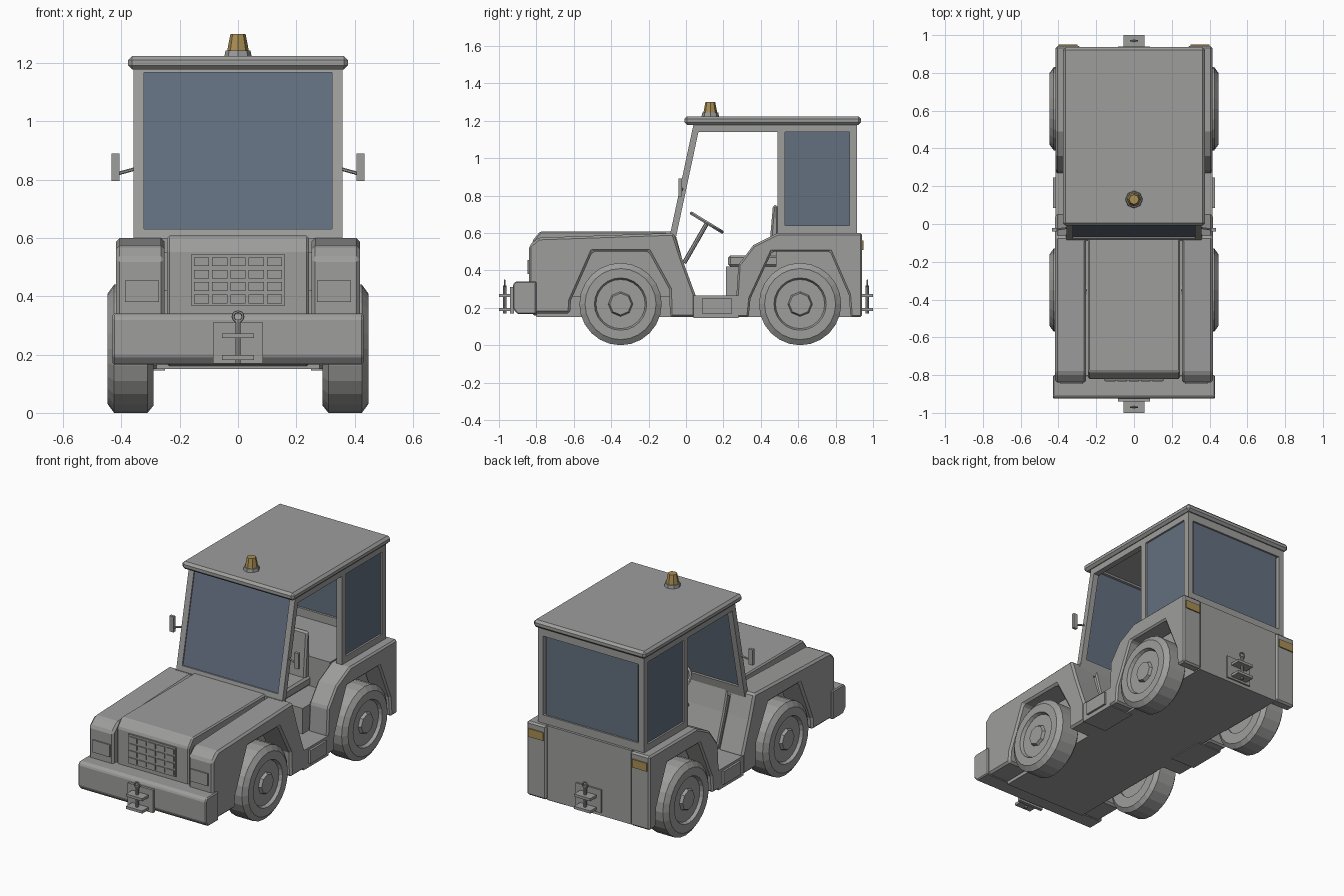
import bpy, bmesh, math
from mathutils import Matrix, Vector

cube = bpy.data.objects.get("Cube")
if cube:
    bpy.data.objects.remove(cube, do_unlink=True)


def material(name, r, g, b):
    m = bpy.data.materials.new(name)
    m.use_nodes = True
    m.diffuse_color = (r, g, b, 1)
    m.node_tree.nodes["Principled BSDF"].inputs["Base Color"].default_value = (r, g, b, 1)
    return m


GREY = material("body grey", 0.34, 0.34, 0.335)
GLASS = material("blue grey glass", 0.125, 0.16, 0.215)
AMBER = material("amber lamp", 0.39, 0.27, 0.09)


def finish(name, bm, mat=GREY, bevel=0):
    bmesh.ops.recalc_face_normals(bm, faces=bm.faces)
    me = bpy.data.meshes.new(name)
    bm.to_mesh(me)
    bm.free()
    me.materials.append(mat)
    ob = bpy.data.objects.new(name, me)
    bpy.context.collection.objects.link(ob)
    if bevel:
        mod = ob.modifiers.new("edge_bevel", 'BEVEL')
        mod.width = bevel
        mod.segments = 1
        mod.limit_method = 'ANGLE'
    return ob


def extrude(name, profile, x0, x1, mat=GREY, bevel=0):
    """Side profile of (y, z) points stretched from x0 to x1."""
    bm = bmesh.new()
    face = bm.faces.new([bm.verts.new((x0, y, z)) for y, z in profile])
    moved = bmesh.ops.extrude_face_region(bm, geom=[face])["geom"]
    bmesh.ops.translate(bm, vec=(x1 - x0, 0, 0),
                        verts=[v for v in moved if isinstance(v, bmesh.types.BMVert)])
    return finish(name, bm, mat, bevel)


def box(name, x, y, z, mat=GREY, bevel=0):
    return extrude(name, [(y[0], z[0]), (y[1], z[0]), (y[1], z[1]), (y[0], z[1])],
                   x[0], x[1], mat, bevel)


def rod(name, a, b, r0, r1=None, sides=8, mat=GREY):
    a, b = Vector(a), Vector(b)
    d = b - a
    m = Matrix.Translation((a + b) / 2) @ d.to_track_quat('Z', 'Y').to_matrix().to_4x4()
    bm = bmesh.new()
    bmesh.ops.create_cone(bm, cap_ends=True, segments=sides, radius1=r0,
                          radius2=r0 if r1 is None else r1, depth=d.length, matrix=m)
    return finish(name, bm, mat)


def lathe(name, profile, centre, axis, sides, closed=False):
    """Spin (distance along axis, radius) points around an axis through centre."""
    q = Vector(axis).to_track_quat('Z', 'Y').to_matrix().to_4x4()
    m = Matrix.Translation(centre) @ q
    bm = bmesh.new()
    rings = []
    for h, r in profile:
        angles = [math.tau * i / sides for i in range(sides)]
        rings.append([bm.verts.new(m @ Vector((r * math.cos(t), r * math.sin(t), h)))
                      for t in angles])
    pairs = list(zip(rings, rings[1:]))
    if closed:
        pairs.append((rings[-1], rings[0]))
    else:
        bm.faces.new(rings[0])
        bm.faces.new(rings[-1])
    for p, q in pairs:
        for i in range(sides):
            j = (i + 1) % sides
            bm.faces.new((p[i], p[j], q[j], q[i]))
    return finish(name, bm)


def ring(name, centre, axis, radius, thick, sides=16):
    section = [(thick * math.sin(math.tau * k / 6), radius + thick * math.cos(math.tau * k / 6))
               for k in range(6)]
    return lathe(name, section, centre, axis, sides, closed=True)


# Chassis, hood and rear body
box("chassis", (-0.28, 0.28), (-0.8, 0.92), (0.15, 0.26))
extrude("hood", [(-0.82, 0.16), (-0.82, 0.56), (-0.78, 0.608), (-0.06, 0.608),
                 (-0.02, 0.46), (0.05, 0.26), (0.05, 0.16)], -0.243, 0.243, bevel=0.008)
box("rear_body", (-0.285, 0.285), (0.48, 0.93), (0.15, 0.6))
box("seat_base", (-0.285, 0.285), (0.215, 0.49), (0.25, 0.42))
box("cowl", (-0.36, 0.36), (-0.09, -0.055), (0.55, 0.6))

# Seat and steering
box("seat_cushion", (-0.15, 0.15), (0.225, 0.5), (0.42, 0.48), bevel=0.012)
extrude("seat_back", [(0.44, 0.46), (0.5, 0.46), (0.49, 0.75), (0.465, 0.75)],
        -0.14, 0.14, bevel=0.01)
rod("steering_column", (0, -0.01, 0.44), (0, 0.112, 0.652), 0.012)
ring("steering_wheel", (0, 0.112, 0.655), (0, 0.52, 0.85), 0.095, 0.01)
rod("steering_spoke", (-0.09, 0.112, 0.655), (0.09, 0.112, 0.655), 0.008, sides=6)

# Grille
box("grille_panel", (-0.16, 0.16), (-0.828, -0.815), (0.366, 0.545))
for row in range(4):
    for col in range(5):
        x, z = (col - 2) * 0.0625, 0.391 + row * 0.0425
        box("grille_slot", (x - 0.026, x + 0.026), (-0.834, -0.825), (z - 0.015, z + 0.015))

# Front bumper
extrude("bumper", [(-0.8, 0.166), (-0.9, 0.166), (-0.925, 0.195), (-0.925, 0.325),
                   (-0.91, 0.341), (-0.8, 0.341)], -0.43, 0.43, bevel=0.006)

# Tow hitches at both ends
for name, s in (("front", -1), ("rear", 1)):
    box(name + "_hitch_plate", (-0.085, 0.085), sorted((s * 0.92, s * 0.94)), (0.17, 0.31))
    for z in (0.19, 0.265):
        box(name + "_hitch_jaw", (-0.055, 0.055), sorted((s * 0.93, s)), (z - 0.008, z + 0.008))
    rod(name + "_hitch_pin", (0, s * 0.97, 0.17), (0, s * 0.97, 0.32), 0.009)
    ring(name + "_hitch_ring", (0, s * 0.97, 0.33), (0, 1, 0), 0.017, 0.005, 12)


def slant(z, offset=0):
    """Depth of the sloping windscreen at height z."""
    return -0.09 + 0.213 * (z - 0.57) + offset


def sloped(name, x0, x1, z0, z1, d0, d1, mat=GREY):
    extrude(name, [(slant(z0, d0), z0), (slant(z0, d1), z0),
                   (slant(z1, d1), z1), (slant(z1, d0), z1)], x0, x1, mat)


# Cab front and rear
sloped("windscreen", -0.325, 0.325, 0.625, 1.175, 0.008, 0.018, GLASS)
sloped("windscreen_sill", -0.325, 0.325, 0.57, 0.63, 0, 0.035)
sloped("windscreen_header", -0.325, 0.325, 1.168, 1.185, 0, 0.035)
for z in ((0.6, 0.65), (1.13, 1.185)):
    box("rear_window_rail", (-0.33, 0.33), (0.88, 0.915), z)
box("rear_window", (-0.31, 0.31), (0.893, 0.904), (0.64, 1.14), GLASS)
box("roof", (-0.377, 0.377), (-0.008, 0.936), (1.178, 1.224), bevel=0.014)

# Beacon
rod("beacon_base", (0, 0.13, 1.22), (0, 0.13, 1.243), 0.047, 0.043)
rod("beacon_lamp", (0, 0.13, 1.243), (0, 0.13, 1.3), 0.037, 0.026, mat=AMBER)

# Parts repeated on the left and right
front_fender = [(-0.84, 0.17), (-0.84, 0.53), (-0.79, 0.575), (-0.065, 0.6), (-0.02, 0.46),
                (0.05, 0.27), (0.05, 0.15), (-0.085, 0.15), (-0.09, 0.3), (-0.2, 0.5),
                (-0.5, 0.5), (-0.615, 0.24), (-0.62, 0.17)]
rear_fender = [(0.942, 0.15), (0.942, 0.6), (0.49, 0.6), (0.36, 0.535), (0.28, 0.43),
               (0.27, 0.27), (0.27, 0.15), (0.335, 0.15), (0.345, 0.25), (0.46, 0.5),
               (0.77, 0.5), (0.87, 0.27), (0.88, 0.15)]
for side, s in (("left", 1), ("right", -1)):
    def span(a, b):
        return (s * a, s * b)

    extrude(side + "_front_fender", front_fender, *span(0.253, 0.418), bevel=0.012)
    extrude(side + "_rear_fender", rear_fender, *span(0.283, 0.415), bevel=0.01)
    box(side + "_step", span(0.25, 0.415), (0.04, 0.28), (0.145, 0.265))
    box(side + "_step_plate", span(0.41, 0.428), (0.085, 0.245), (0.17, 0.25))
    box(side + "_headlight", span(0.271, 0.388), (-0.848, -0.835), (0.38, 0.455))
    box(side + "_tail_light", span(0.3, 0.4), (0.94, 0.949), (0.51, 0.56), AMBER)

    # Cab frame and side window
    sloped(side + "_front_post", s * 0.322, s * 0.358, 0.57, 1.185, 0, 0.035)
    for name, y, z in (("middle_post", (0.49, 0.53), (0.58, 1.18)),
                       ("rear_post", (0.875, 0.915), (0.59, 1.18)),
                       ("top_rail", (0.045, 0.9), (1.14, 1.185)),
                       ("window_sill", (0.5, 0.9), (0.59, 0.64))):
        box(side + "_" + name, span(0.322, 0.358), y, z)
    box(side + "_side_window", span(0.337, 0.347), (0.52, 0.885), (0.63, 1.15), GLASS)

    # Mirror
    rod(side + "_mirror_arm", (s * 0.35, -0.02, 0.838), (s * 0.415, -0.03, 0.82), 0.006, sides=6)
    box(side + "_mirror", span(0.407, 0.434), (-0.04, -0.022), (0.795, 0.89))

    # Wheels
    for end, y in (("front", -0.35), ("rear", 0.61)):
        name, hub = side + "_" + end, (0, y, 0.22)
        lathe(name + "_tyre", [(0.29, 0.13), (0.29, 0.195), (0.31, 0.22), (0.425, 0.22),
                               (0.447, 0.19), (0.447, 0.14), (0.425, 0.13)],
              hub, (s, 0, 0), 24, closed=True)
        rod(name + "_rim", (s * 0.3, y, 0.22), (s * 0.428, y, 0.22), 0.134, sides=24)
        rod(name + "_hub", (s * 0.42, y, 0.22), (s * 0.445, y, 0.22), 0.07, 0.058)
        rod(name + "_axle_stub", (s * 0.25, y, 0.22), (s * 0.3, y, 0.22), 0.05)
